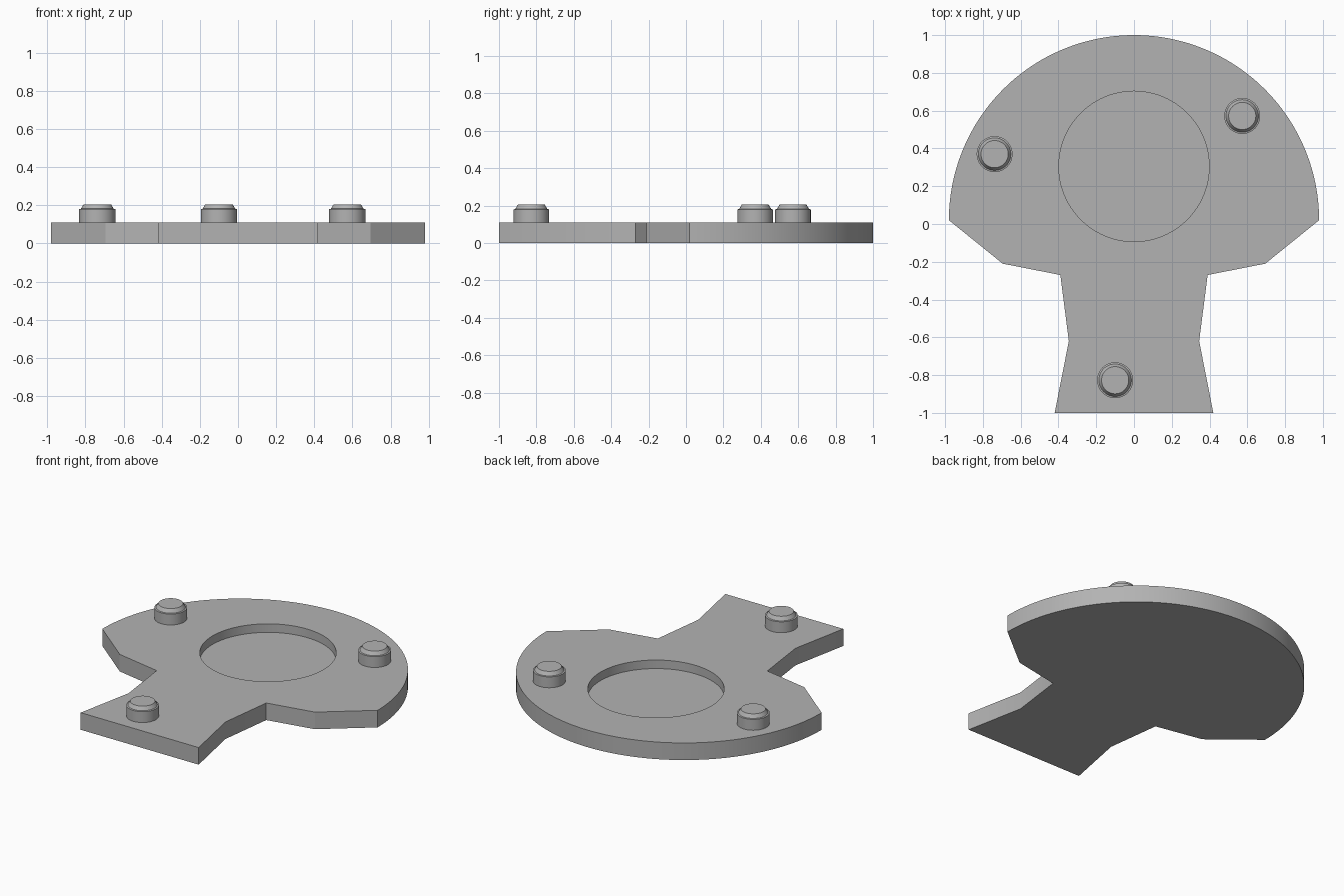
import bpy
import bmesh
from math import sin, cos, pi, radians

cube = bpy.data.objects.get("Cube")
if cube:
    bpy.data.objects.remove(cube, do_unlink=True)

grey = bpy.data.materials.new("plain_grey")
grey.use_nodes = True
colour = (0.45, 0.45, 0.45, 1)
grey.diffuse_color = colour
grey.node_tree.nodes["Principled BSDF"].inputs["Base Color"].default_value = colour

PLATE_TOP = 0.11
RECESS_FLOOR = 0.055


def make_object(name, bm):
    bmesh.ops.recalc_face_normals(bm, faces=bm.faces)
    mesh = bpy.data.meshes.new(name)
    bm.to_mesh(mesh)
    bm.free()
    mesh.materials.append(grey)
    obj = bpy.data.objects.new(name, mesh)
    bpy.context.collection.objects.link(obj)
    return obj


def prism(name, outline, low, high):
    """Extrude a flat outline from low to high."""
    bm = bmesh.new()
    face = bm.faces.new([bm.verts.new((x, y, low)) for x, y in outline])
    top = bmesh.ops.extrude_face_region(bm, geom=[face])["geom"]
    verts = [v for v in top if isinstance(v, bmesh.types.BMVert)]
    bmesh.ops.translate(bm, vec=(0, 0, high - low), verts=verts)
    return make_object(name, bm)


def arc(centre_y, radius, angle, steps):
    return [(radius * cos(angle * i / steps), centre_y + radius * sin(angle * i / steps))
            for i in range(steps + 1)]


def smooth(obj):
    bpy.ops.object.select_all(action="DESELECT")
    obj.select_set(True)
    bpy.context.view_layer.objects.active = obj
    bpy.ops.object.shade_smooth_by_angle(angle=radians(25))


# Plate: half-round back, tapered shoulders and a waisted tail
side = [(0.695, -0.21), (0.39, -0.27), (0.345, -0.62), (0.42, -1.0)]
outline = arc(0.02, 0.98, pi, 96)
outline += [(-x, y) for x, y in side] + side[::-1]
plate = prism("base_plate", outline, 0, PLATE_TOP)

# Round recess sunk into the plate
cutter = prism("recess_cutter", arc(0.305, 0.398, 2 * pi, 96)[:-1], RECESS_FLOOR, 0.3)
cutter.hide_render = True
cut = plate.modifiers.new("recess", "BOOLEAN")
cut.operation = "DIFFERENCE"
cut.solver = "EXACT"
cut.object = cutter
bpy.context.view_layer.objects.active = plate
bpy.ops.object.modifier_apply(modifier=cut.name)
bpy.data.objects.remove(cutter, do_unlink=True)
smooth(plate)

# Pegs: short cylinders with a narrower chamfered cap
peg_profile = [(0.095, PLATE_TOP - 0.005), (0.095, 0.18), (0.086, 0.182), (0.072, 0.205)]


def peg(name, x, y, sides=48):
    bm = bmesh.new()
    rings = [[bm.verts.new((x + r * cos(2 * pi * i / sides), y + r * sin(2 * pi * i / sides), z))
              for i in range(sides)] for r, z in peg_profile]
    for a, b in zip(rings, rings[1:]):
        for i in range(sides):
            j = (i + 1) % sides
            bm.faces.new((a[i], a[j], b[j], b[i]))
    bm.faces.new(rings[-1])
    bm.faces.new(rings[0][::-1])
    smooth(make_object(name, bm))


peg("right_peg", -0.738, 0.37)
peg("left_peg", 0.573, 0.572)
peg("front_peg", -0.1, -0.827)
